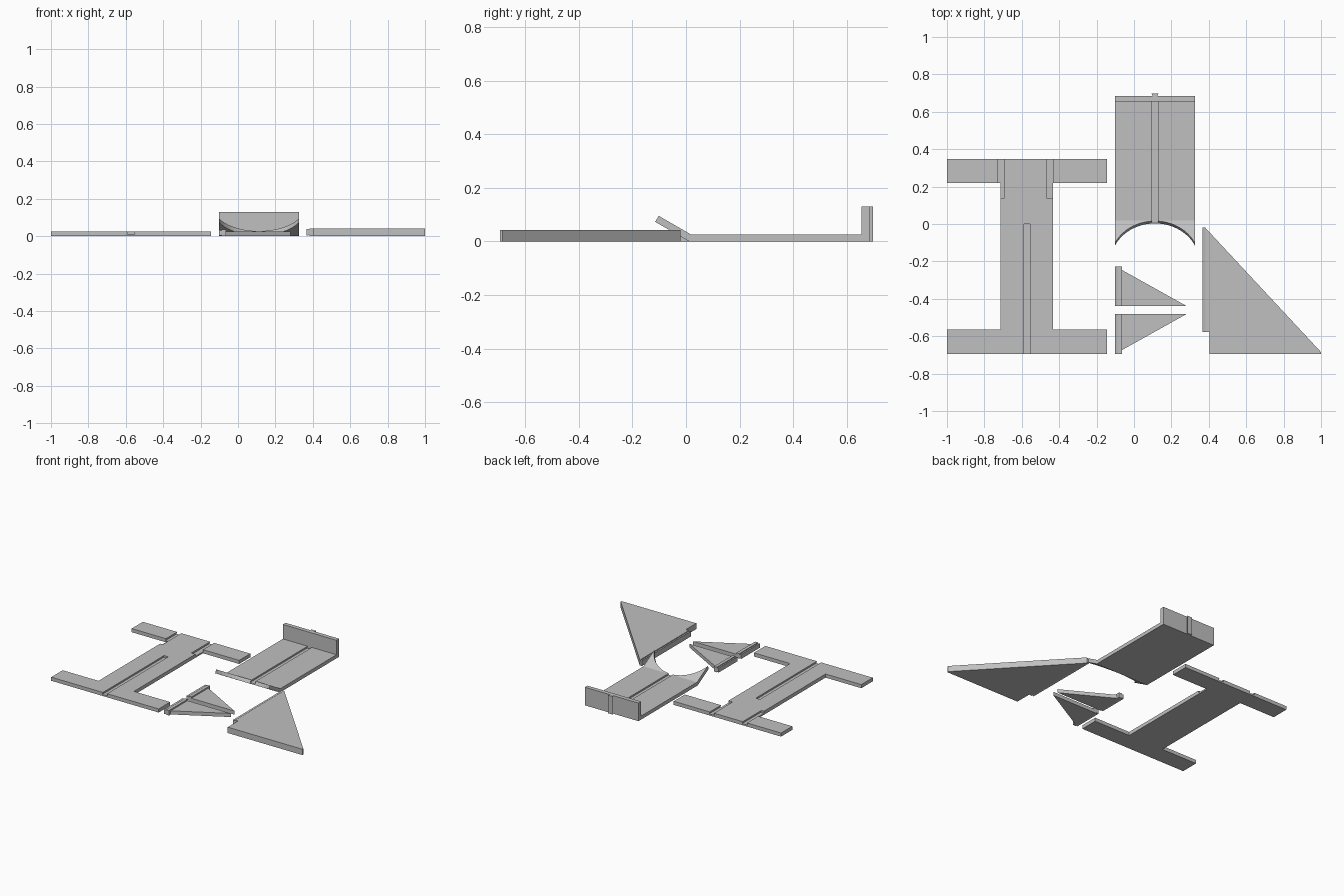
import bpy, bmesh, math
from mathutils import Vector

cube = bpy.data.objects.get("Cube")
if cube:
    bpy.data.objects.remove(cube, do_unlink=True)

grey = bpy.data.materials.new("light_grey")
grey.use_nodes = True
COLOUR = (0.53, 0.53, 0.53, 1)
grey.diffuse_color = COLOUR
grey.node_tree.nodes["Principled BSDF"].inputs["Base Color"].default_value = COLOUR

THICK = 0.026   # plate thickness
DEPTH = 0.015   # dovetail depth
PLACE = {"x": lambda a, b, t: (t, a, b),
         "y": lambda a, b, t: (a, t, b),
         "z": lambda a, b, t: (a, b, t)}


def prism(name, outline, axis, lo, hi):
    """Extrude a flat outline along an axis from lo to hi."""
    bm = bmesh.new()
    face = bm.faces.new([bm.verts.new(PLACE[axis](a, b, lo)) for a, b in outline])
    side = bmesh.ops.extrude_face_region(bm, geom=[face])["geom"]
    move = Vector(PLACE[axis](0, 0, hi - lo))
    bmesh.ops.translate(bm, verts=[v for v in side if isinstance(v, bmesh.types.BMVert)], vec=move)
    bmesh.ops.recalc_face_normals(bm, faces=bm.faces)
    mesh = bpy.data.meshes.new(name)
    bm.to_mesh(mesh)
    bm.free()
    mesh.materials.append(grey)
    obj = bpy.data.objects.new(name, mesh)
    bpy.context.collection.objects.link(obj)
    return obj


def cut(obj, cutter):
    """Subtract a cutter from a part and discard the cutter."""
    cutter.hide_render = True
    mod = obj.modifiers.new("cut", "BOOLEAN")
    mod.operation = "DIFFERENCE"
    mod.object = cutter
    bpy.context.view_layer.objects.active = obj
    bpy.ops.object.modifier_apply(modifier=mod.name)
    bpy.data.objects.remove(cutter, do_unlink=True)


def groove(obj, x, y0, y1):
    """Cut a dovetail slot, wider at its floor, into the top of a plate."""
    floor, top = THICK - DEPTH, THICK + 0.002
    cut(obj, prism("groove_cutter", [(x - 0.021, floor), (x + 0.021, floor),
                                     (x + 0.016, top), (x - 0.016, top)], "y", y0, y1))


def side_rail(name, x, height, y0, y1):
    """Dovetail rail whose wide face points to -x."""
    neck = 0.006
    prism(name, [(x, 0.002), (x, height - 0.002), (x + DEPTH, height - neck),
                 (x + DEPTH, neck)], "y", y0, y1)


# H-shaped base plate with three slots
L, R, SL, SR = -1.0, -0.145, -0.715, -0.433
F, FB, BF, B = -0.695, -0.565, 0.22, 0.347
base = prism("base_plate", [(L, F), (R, F), (R, FB), (SR, FB), (SR, BF), (R, BF),
                            (R, B), (L, B), (L, BF), (SL, BF), (SL, FB), (L, FB)],
             "z", 0, THICK)
groove(base, -0.572, F - 0.01, 0)
for x in (-0.711, -0.449):
    groove(base, x, 0.135, B + 0.01)

# Tray with back wall and raised front lip
MID, HALF = 0.112, 0.2135
tray = prism("tray", [(0.0115, 0), (0.685, 0), (0.685, 0.13), (0.655, 0.13),
                      (0.655, THICK), (0.0185, THICK), (-0.102, 0.0955), (-0.115, 0.073)],
             "x", MID - HALF, MID + HALF)
groove(tray, MID, -0.05, 0.655)

# Round cutout square to the sloping lip
RADIUS, STEPS, TILT = 0.2353, 96, math.radians(30)
ring = [(RADIUS * math.cos(i * math.tau / STEPS), RADIUS * math.sin(i * math.tau / STEPS))
        for i in range(STEPS)]
round_cutter = prism("lip_cutter", ring, "z", -0.25, 0.25)
round_cutter.rotation_euler.x = -TILT
round_cutter.location = (MID, 0.003 - RADIUS * math.cos(TILT),
                         0.005 + RADIUS * math.sin(TILT))
cut(tray, round_cutter)

# Dovetail rail on the back of the tray wall
prism("wall_rail", [(MID - 0.012, 0.684), (MID + 0.012, 0.684),
                    (MID + 0.019, 0.698), (MID - 0.019, 0.698)], "z", 0, 0.13)

# Pair of small fins, mirrored across their shared centre line
CENTRE = -0.46
for name, s in (("back", 1), ("front", -1)):
    inner, shoulder, outer = (CENTRE + s * d for d in (0.022, 0.215, 0.234))
    low, high = sorted((inner, outer))
    prism(name + "_fin", [(-0.066, inner), (0.28, inner), (-0.066, shoulder)], "z", 0, THICK)
    prism(name + "_fin_root", [(-0.087, low), (-0.064, low), (-0.064, high), (-0.087, high)],
          "z", 0, 0.036)
    side_rail(name + "_fin_rail", -0.102, 0.036, low, high)

# Large triangular wing with rail
prism("wing", [(0.381, -0.02), (0.381, -0.577), (0.405, -0.577), (0.405, F),
               (1.0, F), (1.0, -0.685)], "z", 0, 0.042)
side_rail("wing_rail", 0.366, 0.042, -0.577, -0.02)
